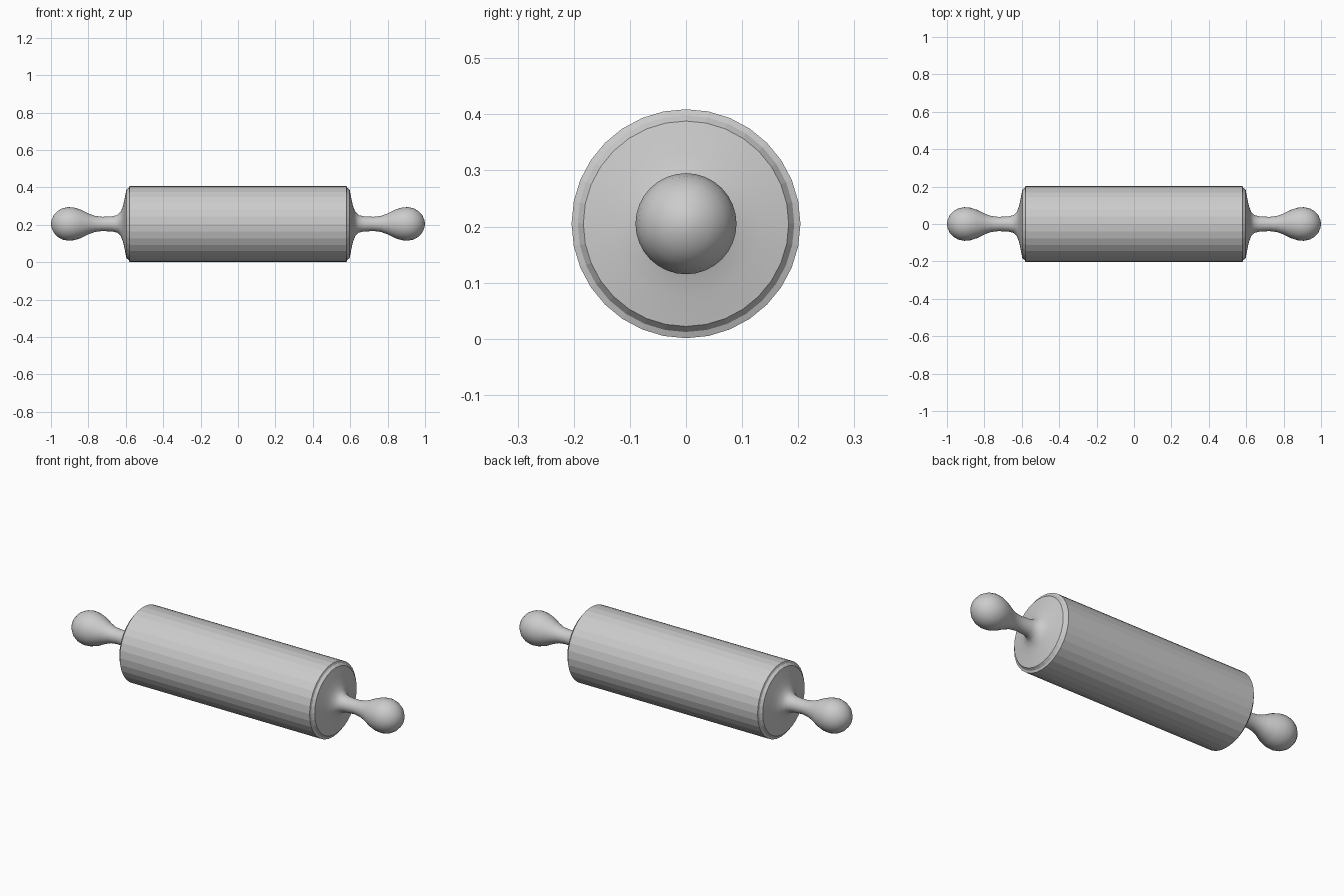
import bpy, bmesh, math
from mathutils import Matrix

if "Cube" in bpy.data.objects:
    bpy.data.objects.remove(bpy.data.objects["Cube"])

SIDES = 32
AXIS_Z = 0.205


def lathe(name, profile, smooth=False, sign=1):
    """Spin (x, radius) points around the long axis."""
    bm = bmesh.new()
    verts = [bm.verts.new((sign * x, 0, r)) for x, r in profile]
    edges = [bm.edges.new(p) for p in zip(verts, verts[1:])]
    bmesh.ops.spin(bm, geom=verts + edges, cent=(0, 0, 0), axis=(1, 0, 0),
                   angle=math.tau, steps=SIDES, use_merge=False)
    bmesh.ops.remove_doubles(bm, verts=bm.verts, dist=1e-4)
    bmesh.ops.recalc_face_normals(bm, faces=bm.faces)
    bmesh.ops.transform(bm, matrix=Matrix.Translation((0, 0, AXIS_Z)), verts=bm.verts)
    # make sure the surface faces outwards
    f = max(bm.faces, key=lambda f: f.calc_center_median().z)
    if f.normal.z < 0:
        bmesh.ops.reverse_faces(bm, faces=bm.faces)
    mesh = bpy.data.meshes.new(name)
    bm.to_mesh(mesh)
    bm.free()
    obj = bpy.data.objects.new(name, mesh)
    bpy.context.collection.objects.link(obj)
    if smooth:
        bpy.ops.object.select_all(action='DESELECT')
        obj.select_set(True)
        bpy.context.view_layer.objects.active = obj
        bpy.ops.object.shade_smooth_by_angle(angle=math.radians(35))
    return obj


# Roller with stepped rims
rim = [(0.580, 0.204), (0.584, 0.193), (0.597, 0.183)]
lathe("roller", [(-x, r) for x, r in reversed(rim)] + rim)

# Handle: flared end face, slim neck, round knob
handle = [(0.597, 0.183), (0.607, 0.130), (0.615, 0.095), (0.627, 0.065),
          (0.645, 0.047), (0.670, 0.041), (0.725, 0.038), (0.765, 0.043),
          (0.800, 0.056), (0.840, 0.076), (0.875, 0.087), (0.907, 0.090),
          (0.938, 0.084), (0.965, 0.069), (0.986, 0.046), (0.997, 0.020),
          (1.000, 0.0)]
for side, sign in (("left", -1), ("right", 1)):
    lathe("handle_" + side, handle, True, sign)
